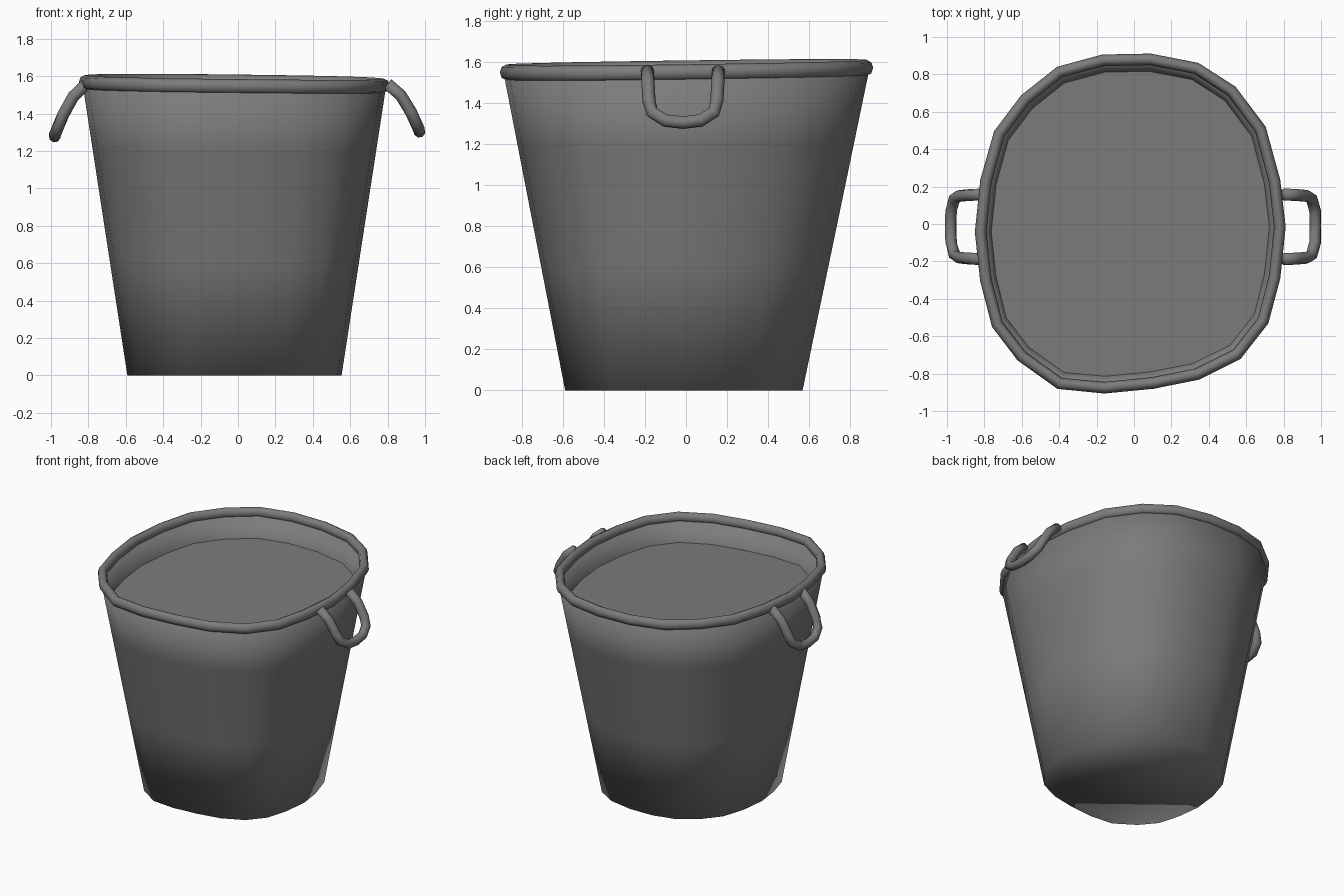
import bpy, bmesh, math
from mathutils import Vector

cube = bpy.data.objects.get("Cube")
if cube:
    bpy.data.objects.remove(cube)

grey = bpy.data.materials.new("dull_grey_metal")
grey.use_nodes = True
grey.diffuse_color = (0.2, 0.2, 0.2, 1)
grey.node_tree.nodes["Principled BSDF"].inputs["Base Color"].default_value = (0.2, 0.2, 0.2, 1)

# Hand-bent outline of the mouth, counted round from the back
OUTLINE = [Vector(p) for p in (
    (-.17, .905), (.09, .91), (.345, .86), (.54, .735), (.70, .525), (.78, .24),
    (.81, -.015), (.78, -.295), (.715, -.535), (.57, -.72), (.35, -.83), (.105, -.88),
    (-.165, -.905), (-.41, -.88), (-.62, -.73), (-.755, -.555), (-.82, -.31),
    (-.85, -.045), (-.82, .24), (-.745, .50), (-.60, .69), (-.41, .84))]
OUTLINE.reverse()
MIDDLE = Vector((-.02, 0))
RIM_Z = 1.558


def inset(p, d):
    """Move an outline point towards the middle by d."""
    v = p - MIDDLE
    return MIDDLE + v * (1 - d / v.length)


def tilt(x, y):
    """The mouth is slightly skewed, highest at the back left."""
    return 0.014 * y - 0.012 * x


def finish(name, bm):
    bmesh.ops.recalc_face_normals(bm, faces=bm.faces)
    mesh = bpy.data.meshes.new(name)
    bm.to_mesh(mesh)
    bm.free()
    mesh.materials.append(grey)
    for f in mesh.polygons:
        f.use_smooth = True
    obj = bpy.data.objects.new(name, mesh)
    bpy.context.collection.objects.link(obj)
    return obj


def bridge(bm, a, b):
    n = len(a)
    for i in range(n):
        j = (i + 1) % n
        bm.faces.new((a[i], a[j], b[j], b[i]))


def wall_ring(bm, z, d):
    """Ring of the tapering wall at height z, inset by d."""
    t = z / 1.53
    ring = []
    for p in OUTLINE:
        top = inset(p, 0.022)
        low = Vector((p.x * 0.69 - 0.005, p.y * 0.637 - 0.012))
        q = inset(low.lerp(top, t), d)
        ring.append(bm.verts.new((q.x, q.y, z + t * tilt(q.x, q.y))))
    return ring


def tube(name, path, width, height, sides, closed):
    """Sweep an oval section along a path."""
    bm = bmesh.new()
    n = len(path)
    rings = []
    for i, p in enumerate(path):
        before = path[i - 1] if closed or i else p
        after = path[(i + 1) % n] if closed or i < n - 1 else p
        along = (after - before).normalized()
        ref = Vector((0, 0, 1)) if closed else Vector((1, 0, 0.6))
        u = along.cross(ref).normalized()
        v = u.cross(along)
        rings.append([bm.verts.new(
            p + u * width * math.cos(math.tau * k / sides)
            + v * height * math.sin(math.tau * k / sides)) for k in range(sides)])
    for a, b in zip(rings, rings[1:]):
        bridge(bm, a, b)
    if closed:
        bridge(bm, rings[-1], rings[0])
    else:
        bm.faces.new(rings[0])
        bm.faces.new(rings[-1])
    return finish(name, bm)


# Bucket: floor, outer wall, lip and inner wall
bm = bmesh.new()
rings = [wall_ring(bm, z, d) for z, d in
         ((0, 0), (0.6, 0), (1.2, 0), (1.53, 0), (1.54, 0.04), (1.36, 0.045))]
for a, b in zip(rings, rings[1:]):
    bridge(bm, a, b)
bm.faces.new(rings[0])
finish("bucket_body", bm)

# Level contents just below the mouth
bm = bmesh.new()
bm.faces.new(wall_ring(bm, 1.395, 0.042))
finish("bucket_contents", bm)

# Rolled rim
rim = []
for p in OUTLINE:
    q = inset(p, 0.03)
    rim.append(Vector((q.x, q.y, RIM_Z + tilt(q.x, q.y))))
tube("rolled_rim", rim, 0.031, 0.038, 8, True)

# Drooping handles: outward reach, half width and drop of one half
HALF = [(0, .173, 0), (.07, .17, -.06), (.125, .165, -.15),
        (.15, .15, -.205), (.168, .085, -.245), (.17, 0, -.255)]
for name, side, root, droop in (("left_handle", 1, .80, 1), ("right_handle", -1, -.81, 1.1)):
    half = [(root + side * o, w, RIM_Z + h * droop) for o, w, h in HALF]
    path = [Vector((x, w - .015, z)) for x, w, z in half]
    path += [Vector((x, -w - .015, z)) for x, w, z in reversed(half[:-1])]
    tube(name, path, 0.032, 0.032, 8, False)
